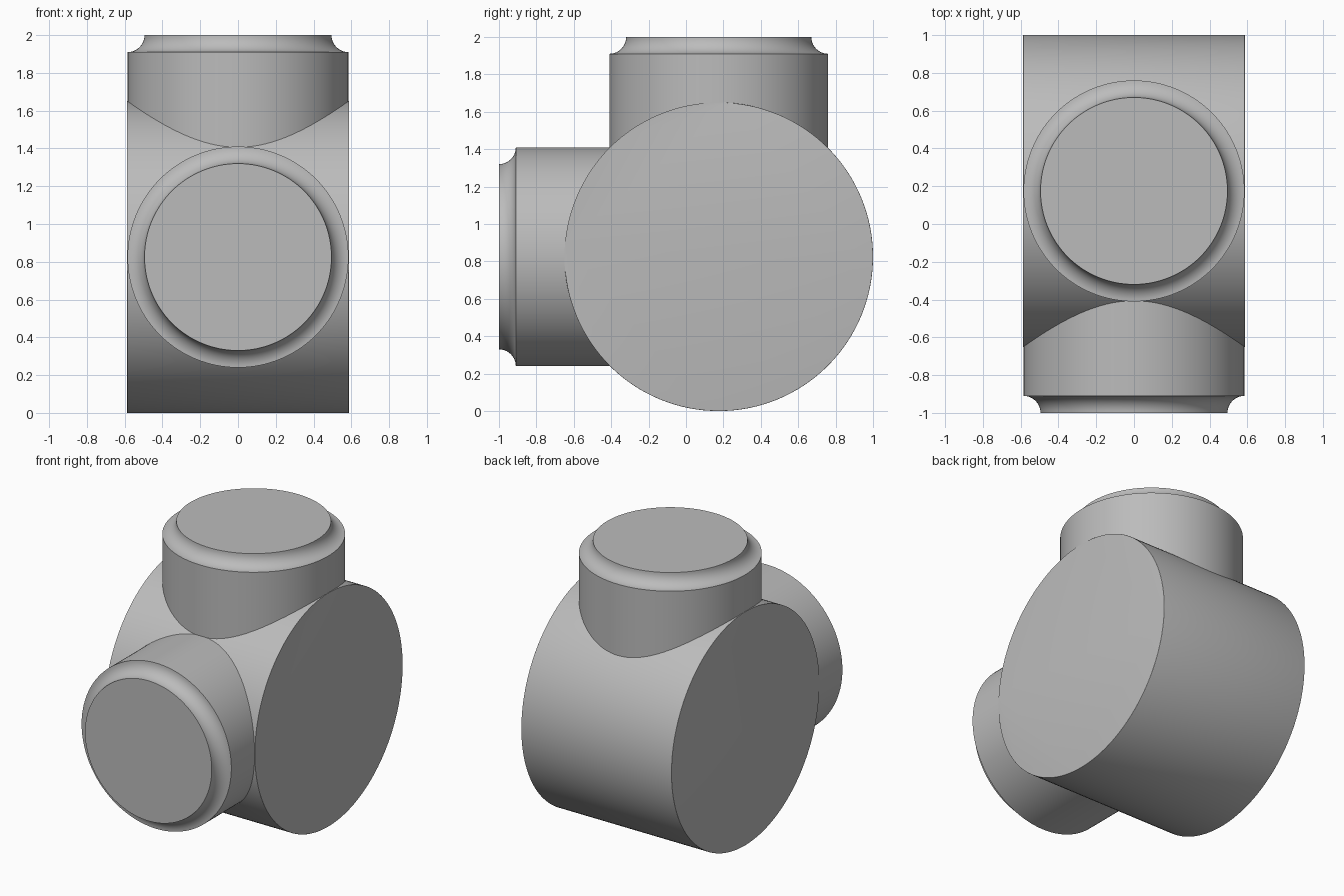
import bpy, bmesh, math
from mathutils import Matrix

cube = bpy.data.objects.get("Cube")
if cube:
    bpy.data.objects.remove(cube, do_unlink=True)

SEG = 128
HALF_W = 0.587            # half width of the drum
DRUM_R = 0.825
AXIS_Y, AXIS_Z = 0.175, 0.825
STUB_R, COVE = 0.585, 0.09
REACH = 2 - AXIS_Z        # axis to stub tip

grey = bpy.data.materials.new("plain_grey")
grey.use_nodes = True
colour = (0.5, 0.5, 0.5, 1)
grey.diffuse_color = colour
grey.node_tree.nodes["Principled BSDF"].inputs["Base Color"].default_value = colour


def finish(name, bm, rotation):
    """Turn a mesh built along z into a placed, smooth shaded part."""
    bmesh.ops.recalc_face_normals(bm, faces=bm.faces[:])
    bm.transform(Matrix.Translation((0, AXIS_Y, AXIS_Z)) @ rotation)
    mesh = bpy.data.meshes.new(name)
    bm.to_mesh(mesh)
    bm.free()
    mesh.materials.append(grey)
    obj = bpy.data.objects.new(name, mesh)
    bpy.context.collection.objects.link(obj)
    bpy.ops.object.select_all(action='DESELECT')
    obj.select_set(True)
    bpy.context.view_layer.objects.active = obj
    bpy.ops.object.shade_smooth_by_angle(angle=math.radians(30))
    return obj


# Drum across x: its rims are rounded except between the two stubs
turn = Matrix.Rotation(math.radians(90), 4, 'Y')
bm = bmesh.new()
bmesh.ops.create_cone(bm, cap_ends=True, segments=SEG, radius1=DRUM_R,
                      radius2=DRUM_R, depth=2 * HALF_W)
rims = []
for e in bm.edges:
    a, b = e.verts
    if abs(a.co.z - b.co.z) < 0.01:
        mid = turn @ ((a.co + b.co) / 2)
        if not (mid.y < 0.06 and mid.z > -0.1):
            rims.append(e)
bmesh.ops.bevel(bm, geom=rims, offset=0.03, segments=4, profile=0.5,
                affect='EDGES', clamp_overlap=True)
finish("drum", bm, turn)


# Stub: a straight barrel with a concave cove around a flat end
def stub(name, rotation):
    profile = [(0, 0.45), (STUB_R, 0.45), (STUB_R, REACH - COVE)]
    steps = 10
    for i in range(1, steps + 1):
        t = math.pi / 2 * i / steps
        profile.append((STUB_R - COVE * math.sin(t), REACH - COVE * math.cos(t)))
    profile.append((0, REACH))
    bm = bmesh.new()
    verts = [bm.verts.new((r, 0, z)) for r, z in profile]
    edges = [bm.edges.new(pair) for pair in zip(verts, verts[1:])]
    bmesh.ops.spin(bm, geom=verts + edges, axis=(0, 0, 1), cent=(0, 0, 0),
                   angle=2 * math.pi, steps=SEG)
    bmesh.ops.remove_doubles(bm, verts=bm.verts[:], dist=0.0001)
    return finish(name, bm, rotation)


stub("top_stub", Matrix.Identity(4))
stub("front_stub", Matrix.Rotation(math.radians(90), 4, 'X'))
